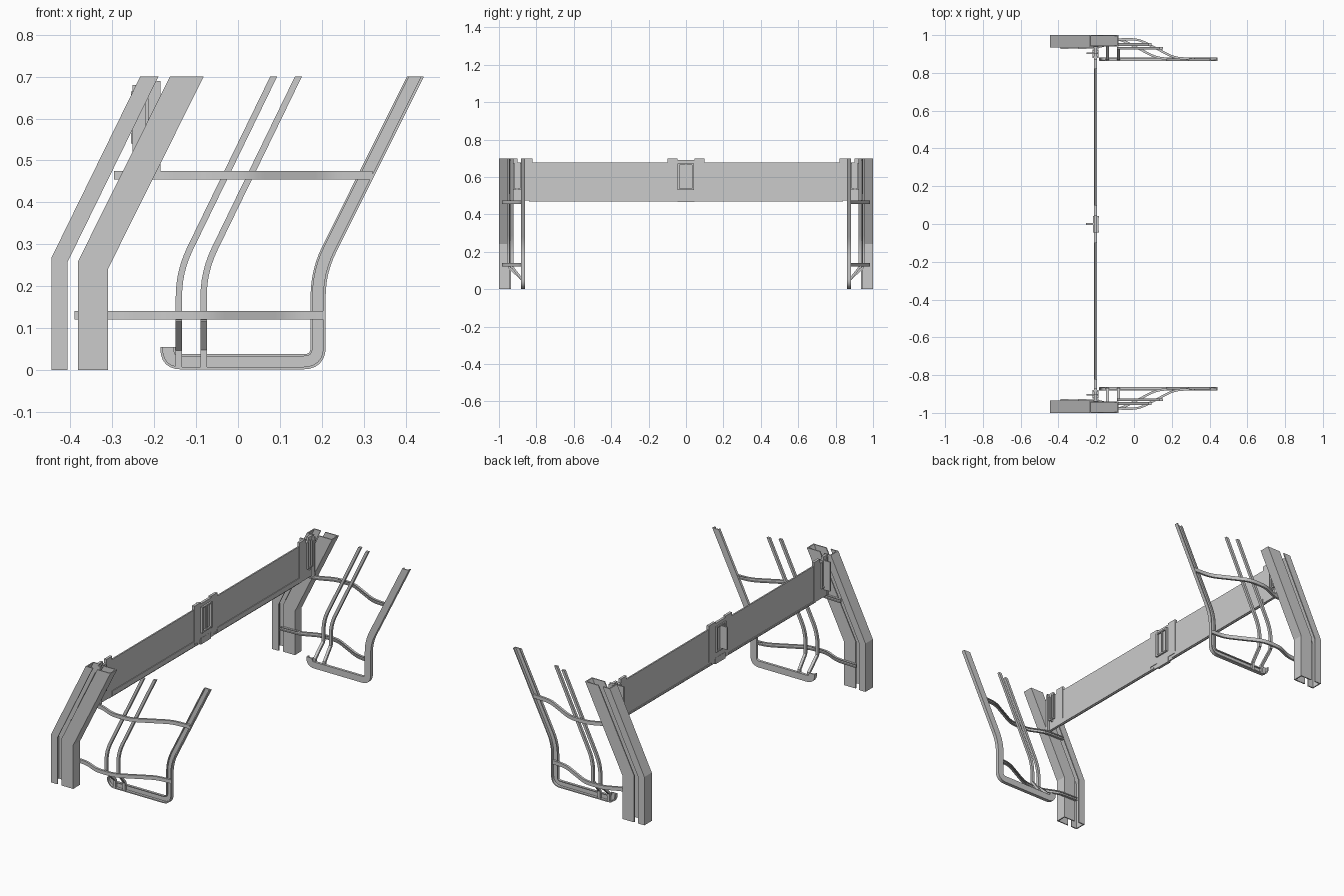
import bpy, bmesh, math
from mathutils import Vector

if "Cube" in bpy.data.objects:
    bpy.data.objects.remove(bpy.data.objects["Cube"])


def finish(bm, name, mirror=True):
    bmesh.ops.recalc_face_normals(bm, faces=bm.faces)
    me = bpy.data.meshes.new(name)
    bm.to_mesh(me)
    bm.free()
    ob = bpy.data.objects.new(name, me)
    bpy.context.collection.objects.link(ob)
    if mirror:
        m = ob.modifiers.new("Mirror", 'MIRROR')
        m.use_axis = (False, True, False)
        m.use_mirror_merge = False
    return ob


def boxes(name, items, mirror=True):
    """One object from several (x0, x1, y0, y1, z0, z1) boxes."""
    bm = bmesh.new()
    for x0, x1, y0, y1, z0, z1 in items:
        vs = bmesh.ops.create_cube(bm, size=1)['verts']
        for v in vs:
            v.co = ((x0 + x1) / 2 + v.co.x * (x1 - x0),
                    (y0 + y1) / 2 + v.co.y * (y1 - y0),
                    (z0 + z1) / 2 + v.co.z * (z1 - z0))
    return finish(bm, name, mirror)


def fillet(pts, radii, n=6):
    """Round the inner corners of a polyline."""
    pts = [Vector(p) for p in pts]
    out = [pts[0]]
    for i in range(1, len(pts) - 1):
        p, r = pts[i], radii[i - 1]
        if r == 0:
            out.append(p)
            continue
        a, b = p + (pts[i - 1] - p).normalized() * r, p + (pts[i + 1] - p).normalized() * r
        for k in range(n + 1):
            t = k / n
            out.append(a * (1 - t) ** 2 + p * 2 * t * (1 - t) + b * t * t)
    return out + [pts[-1]]


def sweep(name, path, section, to3d, flat_end=False):
    """Sweep a section (normal offset, depth) along a planar path."""
    bm = bmesh.new()
    rings = []
    for i, p in enumerate(path):
        d1 = (p - path[i - 1]).normalized() if i else (path[1] - p).normalized()
        d2 = (path[i + 1] - p).normalized() if i < len(path) - 1 else d1
        n1, n2 = Vector((d1.y, -d1.x)), Vector((d2.y, -d2.x))
        n = (n1 + n2).normalized()
        n = n / n.dot(n1)
        if flat_end and i == len(path) - 1:
            n = Vector((1 / d1.y, 0))
        rings.append([bm.verts.new(to3d(p + n * s, t)) for s, t in section])
    k = len(section)
    for a, b in zip(rings, rings[1:]):
        for j in range(k):
            bm.faces.new((a[j], a[(j + 1) % k], b[(j + 1) % k], b[j]))
    bm.faces.new(rings[0])
    bm.faces.new(rings[-1])
    return finish(bm, name)


def side(p, t):
    return (p.x, t, p.y)


def rect(a, b, c, d):
    return [(a, c), (b, c), (b, d), (a, d)]


# Bent pillars: rear channel open forward, wide front channel open rearward
V = Vector
T = 0.006
sweep("rear_pillar", [V((-.425, 0)), V((-.425, .263)), V((-.211, .7))],
      [(-.02, .935), (.019, .935), (.019, .935 + T), (-.02 + T, .935 + T),
       (-.02 + T, 1 - T), (.019, 1 - T), (.019, 1), (-.02, 1)], side, True)
sweep("front_pillar", [V((-.346, 0)), V((-.346, .25)), V((-.122, .7))],
      [(.036, .94), (.036, 1), (-.036, 1), (-.036, 1 - T), (.036 - T, 1 - T),
       (.036 - T, .94 + T), (-.036, .94 + T), (-.036, .94)], side, True)

# Curved outer frame with a shallow channel section
frame = fillet([(-.167, .055), (-.167, .02), (.191, .02), (.191, .235), (.423, .7)],
               [.03, .035, .06])
sweep("outer_frame", frame,
      [(-.018, .862), (.018, .862), (.018, .882), (.012, .882), (.012, .868),
       (-.013, .868), (-.013, .876), (-.018, .876)], side, True)

# Two slim uprights whose feet step inwards to the outer frame
for name, x, y in (("inner_upright", -.141, .95), ("middle_upright", -.082, .93)):
    path = fillet([(x, .12), (x, .235), (x + .226, .7)], [.06])
    sweep(name, path, rect(-.0075, .0075, y - .007, y + .007), side, True)
    foot = [V((.875, .005)), V((.875, .05)), V((y, .12))]
    sweep(name + "_foot", foot, rect(-.006, .006, x - .0075, x + .0075),
          lambda p, t: (t, p.x, p.y))

# Cranked cross rails tying the pillars to the frame
for name, x, z, end in (("lower_rail", -.39, .131, .205), ("upper_rail", -.295, .465, .32)):
    path = fillet([(x, .932), (x + .12, .937), (x + .21, .978), (x + .32, .978),
                   (x + .51, .879), (end, .874)], [.03, .03, .04, .04], 4)
    sweep(name, path, [(-.006, z - .01), (.006, z - .01), (.006, z - .005), (0, z - .005),
                       (0, z + .005), (.006, z + .005), (.006, z + .01), (-.006, z + .01)],
          lambda p, t: (p.x, p.y, t))

# Long cross beam: thin web with a raised lower ledge and top edge
boxes("cross_beam", [(-.208, -.2, -.84, .84, .47, .676)], False)
boxes("beam_ledge", [(-.212, -.196, .075, .82, .475, .484),
                     (-.203, -.196, .1, .82, .484, .503)])

# Central joint: cover plate, window frame and protruding rib
boxes("beam_joint", [
    (-.211, -.197, -.1, .1, .495, .676), (-.211, -.197, -.1, -.045, .67, .698),
    (-.211, -.197, .045, .1, .67, .698), (-.211, -.197, -.06, .06, .676, .69),
    (-.212, -.196, -.045, .045, .465, .5)], False)
boxes("joint_window", [
    (-.218, -.186, -.045, -.035, .53, .672), (-.218, -.186, .032, .042, .53, .672),
    (-.218, -.188, -.045, .042, .53, .538), (-.218, -.188, -.045, .042, .664, .672),
    (-.255, -.19, -.004, .004, .54, .665)], False)

# End brackets joining the beam to the pillars
boxes("end_bracket", [
    (-.211, -.197, .82, .935, .475, .676), (-.211, -.197, .82, .87, .67, .698),
    (-.211, -.197, .9, .935, .67, .698), (-.22, -.188, .88, .887, .53, .675),
    (-.22, -.188, .918, .925, .53, .675), (-.252, -.19, .9, .907, .518, .68),
    (-.22, -.188, .88, .925, .53, .537), (-.215, -.185, .928, .942, .475, .69)])

# Smooth the bends while keeping profile edges crisp
bpy.ops.object.select_all(action='DESELECT')
for ob in bpy.context.scene.objects:
    ob.select_set(True)
    bpy.context.view_layer.objects.active = ob
bpy.ops.object.shade_smooth_by_angle(angle=math.radians(25))
